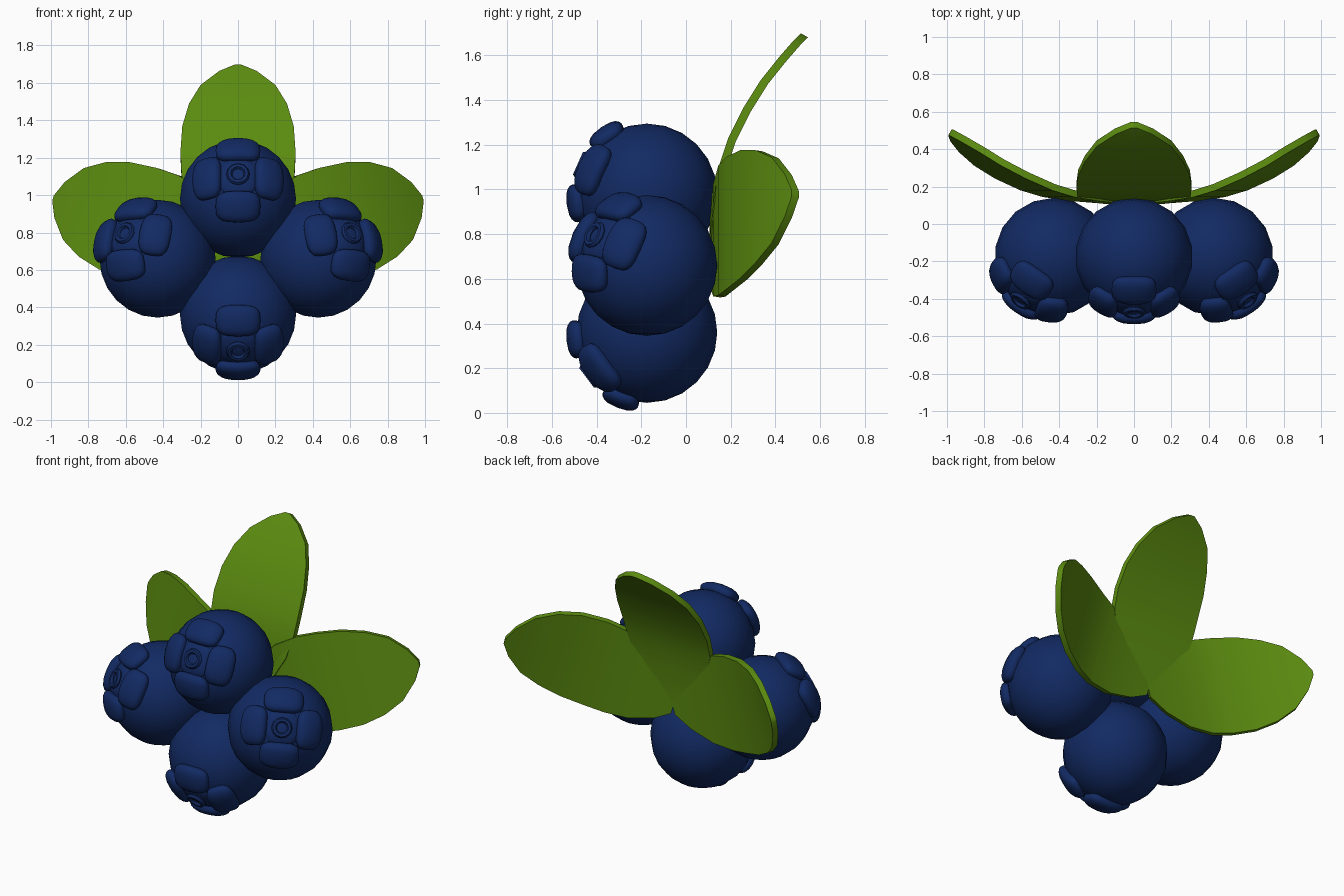
import bpy, bmesh, math
from mathutils import Matrix, Vector

if "Cube" in bpy.data.objects:
    bpy.data.objects.remove(bpy.data.objects["Cube"])


def material(name, color):
    m = bpy.data.materials.new(name)
    m.diffuse_color = (*color, 1)
    m.use_nodes = True
    m.node_tree.nodes["Principled BSDF"].inputs["Base Color"].default_value = m.diffuse_color
    return m


BLUE = material("berry blue", (0.006, 0.023, 0.125))
GREEN = material("leaf green", (0.105, 0.26, 0.005))
R = 0.315


def finish(bm, name, mat, matrix, angle):
    bmesh.ops.recalc_face_normals(bm, faces=bm.faces)
    me = bpy.data.meshes.new(name)
    bm.to_mesh(me)
    bm.free()
    me.transform(matrix)
    me.materials.append(mat)
    ob = bpy.data.objects.new(name, me)
    bpy.context.collection.objects.link(ob)
    bpy.ops.object.select_all(action='DESELECT')
    ob.select_set(True)
    bpy.context.view_layer.objects.active = ob
    bpy.ops.object.shade_smooth_by_angle(angle=math.radians(angle))
    return ob


def power(v, e):
    return math.copysign(abs(v) ** e, v)


def add_pillow(bm, turn, lean, half_w, half_l, low, high):
    """Rounded pad wrapped on the berry; lean is its angle from the crown axis (+z)."""
    new = bmesh.ops.create_uvsphere(bm, u_segments=20, v_segments=10, radius=1)["verts"]
    for v in new:
        flat = math.hypot(v.co.x, v.co.y)
        a = math.atan2(v.co.y, v.co.x)
        k = power(flat, 0.6)
        u = k * power(math.cos(a), 0.6) * half_w / R
        w = k * power(math.sin(a), 0.6) * half_l / R + lean
        r = (low + high) / 2 + (high - low) / 2 * power(v.co.z, 0.8)
        d = Vector((math.sin(u), math.cos(u) * math.sin(w), math.cos(u) * math.cos(w)))
        v.co = Matrix.Rotation(turn, 3, 'Z') @ (d * r)


def add_ring(bm, major, minor, height, n=12, m=6):
    rows = []
    for i in range(n):
        a = 2 * math.pi * i / n
        rows.append([bm.verts.new(((major + minor * math.cos(b)) * math.cos(a),
                                   (major + minor * math.cos(b)) * math.sin(a),
                                   height + minor * math.sin(b)))
                     for b in (2 * math.pi * j / m for j in range(m))])
    for i in range(n):
        for j in range(m):
            p, q = rows[i], rows[(i + 1) % n]
            bm.faces.new((p[j], q[j], q[(j + 1) % m], p[(j + 1) % m]))


def berry(name, center, azimuth, elevation, roll=0):
    place = Matrix.Translation(center)
    # round body
    bm = bmesh.new()
    bmesh.ops.create_uvsphere(bm, u_segments=18, v_segments=12, radius=R)
    finish(bm, name + "_body", BLUE, place, 60)
    # crown: four lobes around a pad with a small ring
    bm = bmesh.new()
    for i in range(4):
        add_pillow(bm, i * math.pi / 2, math.radians(31.5), 0.118, 0.083, 0.28, 0.362)
    add_pillow(bm, 0, 0, 0.11, 0.11, 0.28, 0.322)
    add_ring(bm, 0.047, 0.016, 0.324)
    aim = (Matrix.Rotation(math.radians(azimuth), 4, 'Z')
           @ Matrix.Rotation(math.radians(90 - elevation), 4, 'X')
           @ Matrix.Rotation(math.radians(roll), 4, 'Z'))
    finish(bm, name + "_crown", BLUE, place @ aim, 50)


berry("top_berry", (0, -0.175, 0.98), 0, 24)
berry("bottom_berry", (0, -0.175, 0.36), 0, -37)
berry("right_berry", (0.43, -0.175, 0.66), 37, 25, -6)
berry("left_berry", (-0.43, -0.175, 0.66), -37, 25, 6)

# leaf outline: distance along leaf, half width, depth of the back-curling face
LEAF = [(0, 0.08, 0.12), (0.1, 0.175, 0.125), (0.25, 0.262, 0.14), (0.4, 0.302, 0.165),
        (0.52, 0.308, 0.205), (0.66, 0.298, 0.275), (0.78, 0.262, 0.35),
        (0.88, 0.2, 0.43), (0.955, 0.1, 0.495), (0.99, 0.015, 0.53)]


def leaf(name, angle, stretch=1.0, curl=1.0):
    bm = bmesh.new()
    layers = []
    for side in (-0.018, 0.018):
        layers.append([[bm.verts.new((x * w, 0.12 + (y - 0.12) * curl + side * 0.9,
                                      s * stretch - side * 0.5))
                        for x in (-1, 0, 1)] for s, w, y in LEAF])
    n = len(LEAF)
    for g in layers:
        for i in range(n - 1):
            for j in range(2):
                bm.faces.new((g[i][j], g[i][j + 1], g[i + 1][j + 1], g[i + 1][j]))
    loops = [[r[0] for r in g] + [g[-1][1]] + [r[2] for r in reversed(g)] + [g[0][1]]
             for g in layers]
    a, b = loops
    for i in range(len(a)):
        k = (i + 1) % len(a)
        bm.faces.new((a[i], a[k], b[k], b[i]))
    place = Matrix.Translation((0, 0, 0.7)) @ Matrix.Rotation(math.radians(angle), 4, 'Y')
    finish(bm, name, GREEN, place, 35)


leaf("top_leaf", 0)
leaf("right_leaf", 74, 1.03, 0.9)
leaf("left_leaf", -74, 1.03, 0.9)
